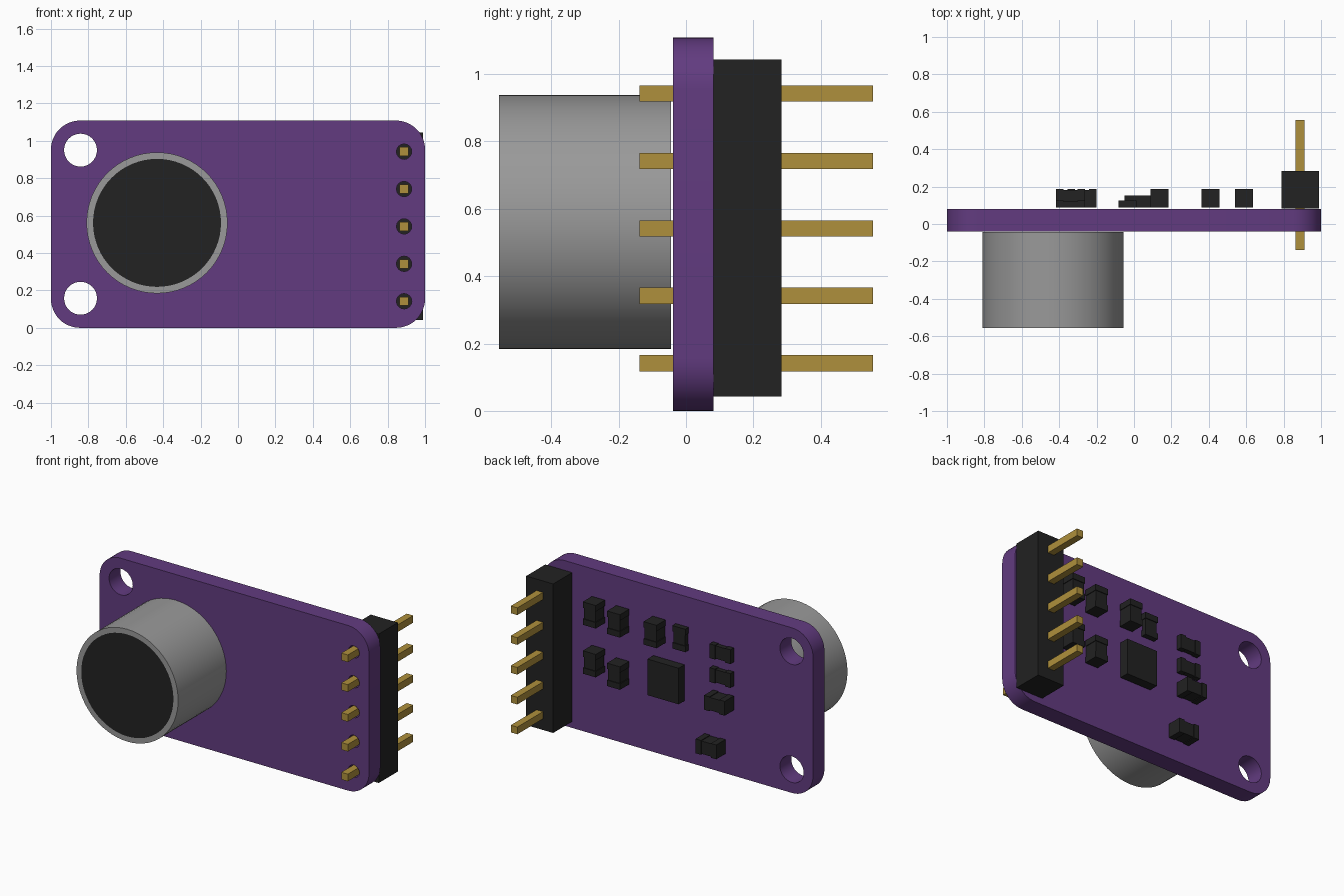
import bpy, bmesh, math
from mathutils import Matrix, Vector

if "Cube" in bpy.data.objects:
    bpy.data.objects.remove(bpy.data.objects["Cube"], do_unlink=True)


def material(name, rgb):
    m = bpy.data.materials.new(name)
    m.use_nodes = True
    col = (*rgb, 1.0)
    m.diffuse_color = col
    bsdf = next(n for n in m.node_tree.nodes if n.type == 'BSDF_PRINCIPLED')
    bsdf.inputs["Base Color"].default_value = col
    return m


PURPLE = material("board purple", (0.122, 0.044, 0.215))
BLACK = material("plastic black", (0.016, 0.016, 0.016))
GREY = material("metal grey", (0.32, 0.32, 0.32))
GOLD = material("pin gold", (0.43, 0.28, 0.045))


def finish(name, bm, mats, smooth=False):
    bmesh.ops.recalc_face_normals(bm, faces=bm.faces)
    me = bpy.data.meshes.new(name)
    bm.to_mesh(me)
    bm.free()
    for m in mats:
        me.materials.append(m)
    ob = bpy.data.objects.new(name, me)
    bpy.context.collection.objects.link(ob)
    if smooth:
        bpy.ops.object.select_all(action='DESELECT')
        ob.select_set(True)
        bpy.context.view_layer.objects.active = ob
        bpy.ops.object.shade_smooth_by_angle(angle=math.radians(35))
    return ob


def add_box(bm, x, y, z):
    """Box from three (low, high) ranges."""
    lo, hi = zip(x, y, z)
    mid = [(a + b) / 2 for a, b in zip(lo, hi)]
    size = [b - a for a, b in zip(lo, hi)]
    bmesh.ops.create_cube(bm, size=1.0,
                          matrix=Matrix.Translation(mid) @ Matrix.Diagonal((*size, 1)))


def box(name, x, y, z, mat):
    bm = bmesh.new()
    add_box(bm, x, y, z)
    return finish(name, bm, [mat])


def arc(cx, cz, r, start, end, n):
    return [(cx + r * math.cos(math.radians(start + (end - start) * i / n)),
             cz + r * math.sin(math.radians(start + (end - start) * i / n)))
            for i in range(n + 1)]


# Shared layout
BOARD_H = 1.108
FRONT, BACK = -0.039, 0.081
PIN_X = 0.888
PIN_Z = [0.142 + 0.2 * i for i in range(5)]

# Circuit board: rounded outline with mounting holes and pin holes
R = 0.155
outline = []
for cx, cz, a in ((1 - R, BOARD_H - R, 0), (R - 1, BOARD_H - R, 90),
                  (R - 1, R, 180), (1 - R, R, 270)):
    outline += arc(cx, cz, R, a, a + 90, 12)
loops = [outline]
loops += [arc(-0.842, z, 0.088, 0, 360, 32)[:-1] for z in (0.158, 0.95)]
loops += [arc(PIN_X, z, 0.041, 0, 360, 16)[:-1] for z in PIN_Z]
curve = bpy.data.curves.new("board_outline", 'CURVE')
curve.dimensions = '2D'
curve.fill_mode = 'BOTH'
curve.extrude = (BACK - FRONT) / 2
for pts in loops:
    s = curve.splines.new('POLY')
    s.points.add(len(pts) - 1)
    for p, (px, pz) in zip(s.points, pts):
        p.co = (px, pz, 0, 1)
    s.use_cyclic_u = True
tmp = bpy.data.objects.new("board_outline", curve)
bpy.context.collection.objects.link(tmp)
bpy.context.view_layer.update()
flat = bpy.data.meshes.new_from_object(
    tmp.evaluated_get(bpy.context.evaluated_depsgraph_get()))
bpy.data.objects.remove(tmp, do_unlink=True)
bm = bmesh.new()
bm.from_mesh(flat)
bpy.data.meshes.remove(flat)
bmesh.ops.remove_doubles(bm, verts=bm.verts, dist=1e-5)
bmesh.ops.transform(bm, verts=bm.verts, matrix=Matrix.Translation(
    (0, (FRONT + BACK) / 2, 0)) @ Matrix.Rotation(math.pi / 2, 4, 'X'))
finish("circuit_board", bm, [PURPLE], smooth=True)

# Microphone capsule: metal can with an inset black felt face
bm = bmesh.new()
y0, y1 = -0.555, -0.044
bmesh.ops.create_cone(bm, cap_ends=True, segments=64, radius1=0.377, radius2=0.377,
                      depth=y1 - y0,
                      matrix=Matrix.Translation((-0.433, (y0 + y1) / 2, 0.561))
                      @ Matrix.Rotation(math.pi / 2, 4, 'X'))
bm.normal_update()
cap = min(bm.faces, key=lambda f: f.calc_center_median().y)
bmesh.ops.inset_region(bm, faces=[cap], thickness=0.035)
cap.material_index = 1
finish("microphone_capsule", bm, [GREY, BLACK], smooth=True)

# Pin header: plastic strip with five square pins
box("header_strip", (0.788, 0.988), (BACK + 0.001, 0.283), (0.043, 1.043), BLACK)
for i, z in enumerate(PIN_Z):
    box(f"header_pin_{i + 1}", (PIN_X - 0.024, PIN_X + 0.024), (-0.138, 0.555),
        (z - 0.024, z + 0.024), GOLD)


# Surface-mount parts on the back: body with two raised end terminals
def chip(name, x, z, top, upright):
    y = 0.089
    half = {True: (0.048, 0.077), False: (0.077, 0.048)}[upright]
    bm = bmesh.new()
    i = 0.005
    add_box(bm, (x - half[0] + i, x + half[0] - i), (y, top - i),
            (z - half[1] + i, z + half[1] - i))
    for s in (-1, 1):
        if upright:
            ends = sorted((z + s * half[1], z + s * (half[1] - 0.04)))
            add_box(bm, (x - half[0], x + half[0]), (y, top), ends)
        else:
            ends = sorted((x + s * half[0], x + s * (half[0] - 0.04)))
            add_box(bm, ends, (y, top), (z - half[1], z + half[1]))
    finish(name, bm, [BLACK])


TALL, LOW = 0.186, 0.125
chip("capacitor_1", 0.588, 0.85, TALL, True)
chip("capacitor_2", 0.588, 0.522, TALL, True)
chip("capacitor_3", 0.408, 0.837, TALL, True)
chip("capacitor_4", 0.408, 0.487, TALL, True)
chip("capacitor_5", 0.137, 0.838, TALL, True)
chip("capacitor_6", -0.34, 0.492, TALL, False)
chip("capacitor_7", -0.278, 0.183, TALL, False)
chip("resistor_1", -0.034, 0.834, LOW, True)
chip("resistor_2", -0.34, 0.815, LOW, False)
chip("resistor_3", -0.34, 0.655, LOW, False)

# Amplifier chip
box("amplifier_chip", (-0.052, 0.18), (0.089, 0.152), (0.41, 0.652), BLACK)
